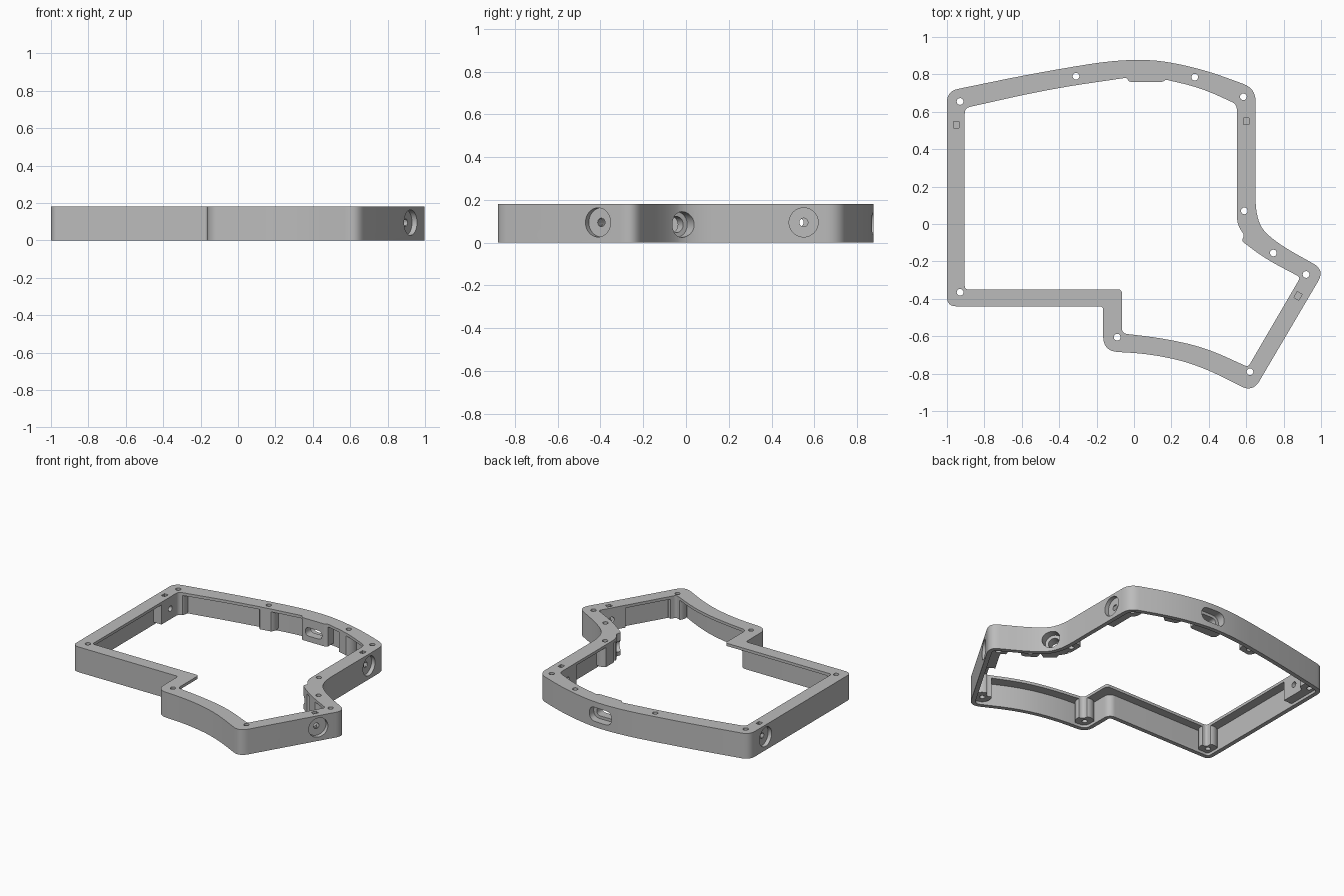
import bpy, bmesh
from math import pi, radians
from mathutils import Matrix, Vector

if "Cube" in bpy.data.objects:
    bpy.data.objects.remove(bpy.data.objects["Cube"], do_unlink=True)

HEIGHT, LIP, WALL, RECESS = 0.18, 0.02, 0.03, 0.02
FULL = 9  # marks a point that is blended all the way to its neighbours


def rounded(points, steps=8):
    """Blend every corner (x, y, reach) of a closed outline."""
    out = []
    for i, (x, y, reach) in enumerate(points):
        p = Vector((x, y))
        ends = []
        for q in (points[i - 1], points[(i + 1) % len(points)]):
            d = Vector(q[:2]) - p
            ends.append(p + d.normalized() * min(reach, d.length * 0.499))
        a, b = ends
        for k in range(steps + 1):
            t = k / steps
            out.append(a * (1 - t) ** 2 + p * 2 * t * (1 - t) + b * t * t)
    return out


def inset(outline, dist):
    """Move a counter-clockwise outline inwards."""
    out = []
    for i, p in enumerate(outline):
        a = (p - outline[i - 1]).normalized()
        b = (outline[(i + 1) % len(outline)] - p).normalized()
        n = Vector((-a.y - b.y, a.x + b.x)).normalized()
        out.append(p + n * dist / max(0.5, n.dot(Vector((-a.y, a.x)))))
    return out


def finish(name, bm):
    bmesh.ops.recalc_face_normals(bm, faces=bm.faces)
    mesh = bpy.data.meshes.new(name)
    bm.to_mesh(mesh)
    bm.free()
    obj = bpy.data.objects.new(name, mesh)
    bpy.context.collection.objects.link(obj)
    return obj


def prism(name, outline, z0, z1, matrix=Matrix()):
    bm = bmesh.new()
    face = bm.faces.new([bm.verts.new((p[0], p[1], z0)) for p in outline])
    top = bmesh.ops.extrude_face_region(bm, geom=[face])["geom"]
    verts = [v for v in top if isinstance(v, bmesh.types.BMVert)]
    bmesh.ops.translate(bm, vec=(0, 0, z1 - z0), verts=verts)
    bm.transform(matrix)
    return finish(name, bm)


def rod(name, radius, depth, matrix, sides=32):
    bm = bmesh.new()
    bmesh.ops.create_cone(bm, cap_ends=True, segments=sides, radius1=radius,
                          radius2=radius, depth=depth, matrix=matrix)
    return finish(name, bm)


def box(name, size, matrix):
    bm = bmesh.new()
    bmesh.ops.create_cube(bm, matrix=matrix @ Matrix.Diagonal((*size, 1)))
    return finish(name, bm)


def cut(target, cutter):
    """Subtract the cutter and discard it."""
    cutter.hide_render = True
    mod = target.modifiers.new("cut", "BOOLEAN")
    mod.operation, mod.solver, mod.object = "DIFFERENCE", "EXACT", cutter
    bpy.context.view_layer.objects.active = target
    bpy.ops.object.modifier_apply(modifier=mod.name)
    bpy.data.objects.remove(cutter, do_unlink=True)


def place(x, y, z=0, angle=0):
    return Matrix.Translation((x, y, z)) @ Matrix.Rotation(angle, 4, "Z")


ALONG_X = Matrix.Rotation(pi / 2, 4, "Y")

# Outer outline and the opening inside the top lip, both counter-clockwise
outer = rounded([
    (-1, -0.44, 0.05), (-0.165, -0.44, 0.02), (-0.165, -0.68, 0.08),
    (0.1, -0.695, FULL), (0.35, -0.755, FULL), (0.635, -0.9, 0.07),
    (1.02, -0.246, 0.07), (0.74, -0.09, FULL), (0.65, 0.02, 0.12),
    (0.65, 0.725, 0.07), (0.33, 0.842, FULL), (0, 0.893, FULL),
    (-0.5, 0.813, FULL), (-1, 0.71, 0.06)])
opening = rounded([
    (-0.905, -0.35, 0.02), (-0.065, -0.35, 0.02), (-0.065, -0.585, 0.03),
    (0.15, -0.61, FULL), (0.38, -0.66, FULL), (0.61, -0.765, 0.02),
    (0.89, -0.285, 0.02), (0.7, -0.185, FULL), (0.575, -0.09, 0.015),
    (0.59, -0.06, 0.015), (0.55, 0.0, 0.05), (0.55, 0.64, 0.03),
    (0.36, 0.727, FULL), (0.17, 0.772, 0.01), (0.155, 0.76, 0.01),
    (-0.025, 0.76, 0.01), (-0.04, 0.782, 0.01), (-0.45, 0.722, FULL),
    (-0.905, 0.62, 0.03)])

screws = [(-0.93, 0.655), (-0.31, 0.79), (0.325, 0.785), (0.585, 0.68),
          (0.59, 0.07), (0.745, -0.155), (0.92, -0.27), (0.62, -0.79),
          (-0.09, -0.605), (-0.93, -0.365)]
# Side mounts: point on the outer face and outward direction
mounts = [(0.65, 0.55, 0), (-1, 0.53, pi), (0.92, -0.41, radians(-30.5))]
jack = place(0.68, -0.02, 0.085, radians(31))
port = place(0.065, 0.88, 0.09)

# Hollow under the lip, leaving room for bosses
hollow = prism("hollow", inset(outer, WALL), -0.1, HEIGHT - LIP)
mid = RECESS + 0.15
for x, y in screws:
    cut(hollow, rod("boss", 0.062, 0.3, place(x, y, mid)))
for x, y, a in mounts:
    cut(hollow, box("boss", (0.2, 0.2, 0.3), place(x, y, mid, a)))
cut(hollow, box("boss", (0.3, 0.17, 0.3), place(0.66, -0.035, mid, radians(31))))
cut(hollow, box("boss", (0.21, 0.3, 0.3), place(0.065, 0.88, mid)))

# Frame body
frame = prism("case_frame", outer, 0, HEIGHT)
cut(frame, hollow)
cut(frame, prism("opening", opening, -0.2, 0.3))

# Screw holes through the bosses
for x, y in screws:
    cut(frame, rod("screw_hole", 0.018, 1, place(x, y), 20))

# Round side recesses with a through hole and a nut slot from above
for x, y, a in mounts:
    m = place(x, y, 0.095, a)
    cut(frame, rod("recess", 0.068, 0.056, m @ ALONG_X, 40))
    cut(frame, rod("bolt_hole", 0.02, 0.4, m @ ALONG_X, 20))
    cut(frame, box("nut_slot", (0.03, 0.036, 0.2),
                   m @ Matrix.Translation((-0.05, 0, 0.07))))

# Jack hole at the inward bend
cut(frame, rod("jack_recess", 0.06, 0.14, jack @ Matrix.Translation((0.02, 0, 0)) @ ALONG_X, 40))
cut(frame, rod("jack_hole", 0.038, 0.5, jack @ ALONG_X, 32))


# Cable port in the back wall
def slot(half_w, half_h, y0, y1):
    outline = rounded([(-half_w, -half_h, half_h), (half_w, -half_h, half_h),
                       (half_w, half_h, half_h), (-half_w, half_h, half_h)])
    turn = Matrix.Rotation(pi / 2, 4, "X")
    cut(frame, prism("port", outline, -y1, -y0, port @ turn))


slot(0.09, 0.05, -0.06, 0.1)
slot(0.065, 0.03, -0.3, 0.1)

# Finish
grey = bpy.data.materials.new("warm_grey_plastic")
grey.use_nodes = True
colour = (0.5, 0.5, 0.5, 1)
grey.diffuse_color = colour
grey.node_tree.nodes["Principled BSDF"].inputs["Base Color"].default_value = colour
frame.data.materials.clear()
frame.data.materials.append(grey)
for poly in frame.data.polygons:
    poly.material_index = 0
bpy.ops.object.select_all(action="DESELECT")
frame.select_set(True)
bpy.context.view_layer.objects.active = frame
bpy.ops.object.shade_smooth_by_angle(angle=radians(30))
